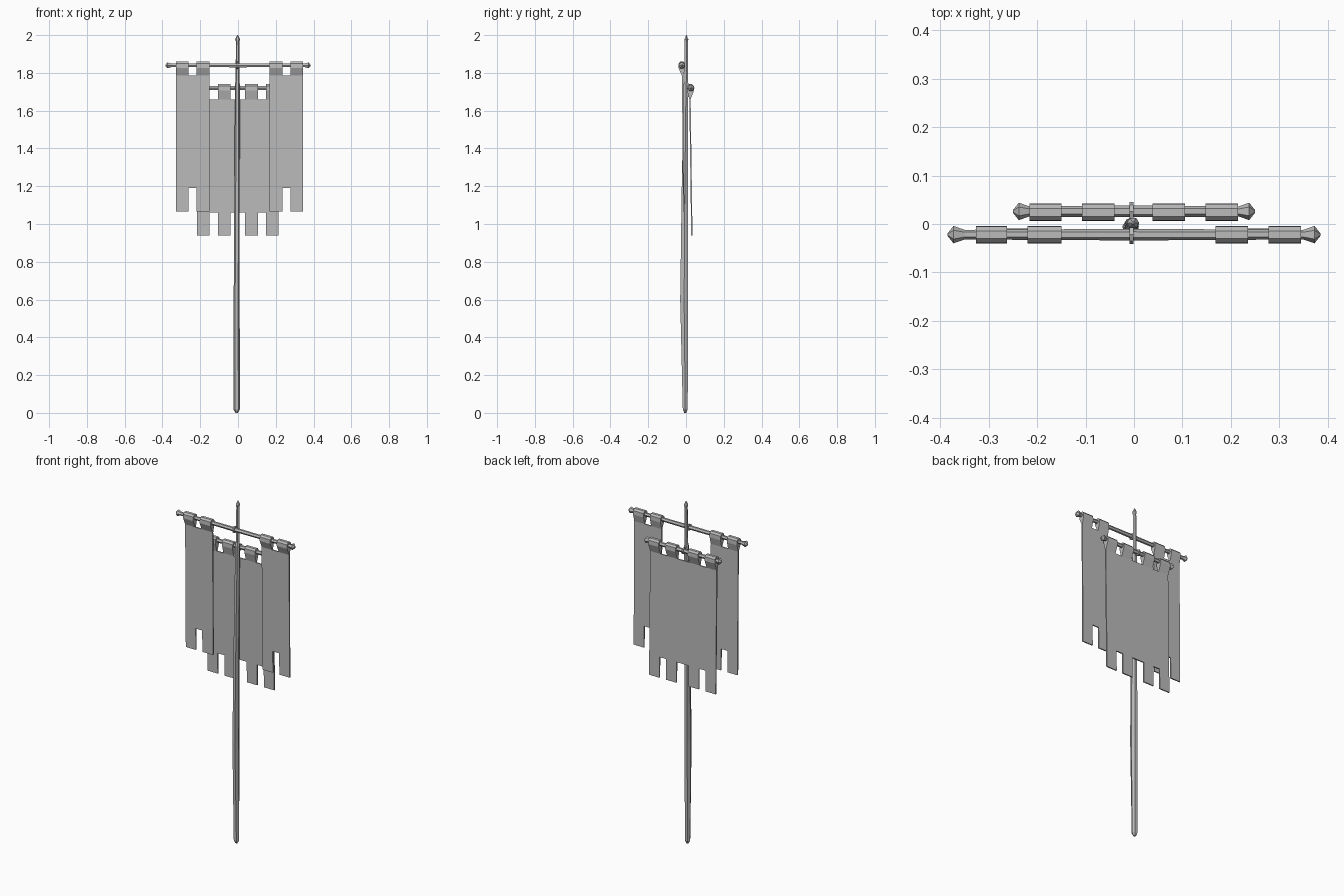
import bpy, bmesh, math
from mathutils import Vector

cube = bpy.data.objects.get("Cube")
if cube:
    bpy.data.objects.remove(cube, do_unlink=True)

# One plain grey for wood and cloth
grey = bpy.data.materials.new("plain_grey")
grey.use_nodes = True
grey.diffuse_color = (0.5, 0.5, 0.5, 1)
grey.node_tree.nodes["Principled BSDF"].inputs["Base Color"].default_value = (0.5, 0.5, 0.5, 1)


def finish(name, bm):
    bmesh.ops.recalc_face_normals(bm, faces=bm.faces[:])
    mesh = bpy.data.meshes.new(name)
    bm.to_mesh(mesh)
    bm.free()
    mesh.materials.append(grey)
    obj = bpy.data.objects.new(name, mesh)
    bpy.context.collection.objects.link(obj)
    return obj


def skin(bm, rings):
    """Join equal-length rings of points into a closed tube."""
    loops = [[bm.verts.new(p) for p in ring] for ring in rings]
    n = len(loops[0])
    for a, b in zip(loops, loops[1:]):
        for i in range(n):
            j = (i + 1) % n
            bm.faces.new((a[i], a[j], b[j], b[i]))
    bm.faces.new(loops[0][::-1])
    bm.faces.new(loops[-1])


def hexagon(r, sides=6):
    return [(r * math.cos(math.tau * i / sides), r * math.sin(math.tau * i / sides))
            for i in range(sides)]


# Slightly crooked, hand-cut pole: height, centre x, centre y, half-widths
sections = [(0, -.007, -.004, .006, .006), (.018, -.007, -.004, .017, .015),
            (.6, -.007, -.010, .016, .024), (1.2, -.005, -.006, .014, .019),
            (1.74, -.003, 0, .013, .014), (1.76, -.003, .002, .010, .011),
            (1.965, -.002, .002, .009, .010), (1.978, -.002, .002, .013, .012),
            (2.0, -.002, .002, .002, .002)]
bm = bmesh.new()
skin(bm, [[(cx + rx * c, cy + ry * s, z) for c, s in hexagon(1)]
          for z, cx, cy, rx, ry in sections])
finish("pole", bm)


# Crossbar with flared, pointed ends and a binding where it meets the pole
def crossbar(name, half, y, z):
    side = [(half, .003), (half - .012, .018), (half - .035, .010), (.17, .011)]
    stations = [(-x, r) for x, r in side] + [(0, .012)] + [(x, r) for x, r in side[::-1]]
    bm = bmesh.new()
    skin(bm, [[(x, y + a, z + b) for a, b in hexagon(r)] for x, r in stations])
    finish(name, bm)
    bm = bmesh.new()
    skin(bm, [[(x, y + a, z + b) for a, b in hexagon(.019, 8)] for x in (-.009, -.001)])
    finish(name + "_binding", bm)


crossbar("front_crossbar", .385, -.022, 1.84)
crossbar("back_crossbar", .25, .026, 1.72)


# Cloth: alternating tab and gap columns, with loops over the bar
def cloth(name, xs, levels, bar_y, bar_z, y_top, y_low, thick=.007):
    top, low_notch, bottom = levels
    mid = [top + (low_notch - top) * k / 3 for k in range(4)]
    rows = mid + [bottom]

    def depth(z):
        return y_top + (y_low - y_top) * (top - z) / (top - bottom)

    bm = bmesh.new()
    grid = {}

    def vert(x, z):
        if (x, z) not in grid:
            grid[x, z] = bm.verts.new((x, depth(z), z))
        return grid[x, z]

    for c, (a, b) in enumerate(zip(xs, xs[1:])):
        for r, (hi, lo) in enumerate(zip(rows, rows[1:])):
            if r < 3 or c % 2 == 0:
                bm.faces.new((vert(a, lo), vert(b, lo), vert(b, hi), vert(a, hi)))
    sheet = finish(name, bm)
    solid = sheet.modifiers.new("thickness", 'SOLIDIFY')
    solid.thickness = thick
    solid.offset = 0

    # Teardrop loops narrowing into the sheet
    h = thick / 2
    outline = [(y_top - h, top), (bar_y - .018, bar_z - .013), (bar_y - .017, bar_z + .010),
               (bar_y - .008, bar_z + .020), (bar_y + .008, bar_z + .020),
               (bar_y + .017, bar_z + .010), (bar_y + .018, bar_z - .013), (y_top + h, top)]
    for k, (a, b) in enumerate(list(zip(xs, xs[1:]))[::2]):
        bm = bmesh.new()
        skin(bm, [[(x, y, z) for y, z in outline] for x in (a, b)])
        finish(f"{name}_loop_{k + 1}", bm)


front_levels = (1.785, 1.19, 1.065)
cloth("right_front_strip", [-.327, -.262, -.22, -.15], front_levels, -.022, 1.84, -.018, -.012)
cloth("left_front_strip", [.168, .236, .278, .345], front_levels, -.022, 1.84, -.018, -.012)
cloth("back_banner", [-.216, -.15, -.107, -.04, .038, .105, .148, .215],
      (1.66, 1.06, .94), .024, 1.72, .021, .031)
